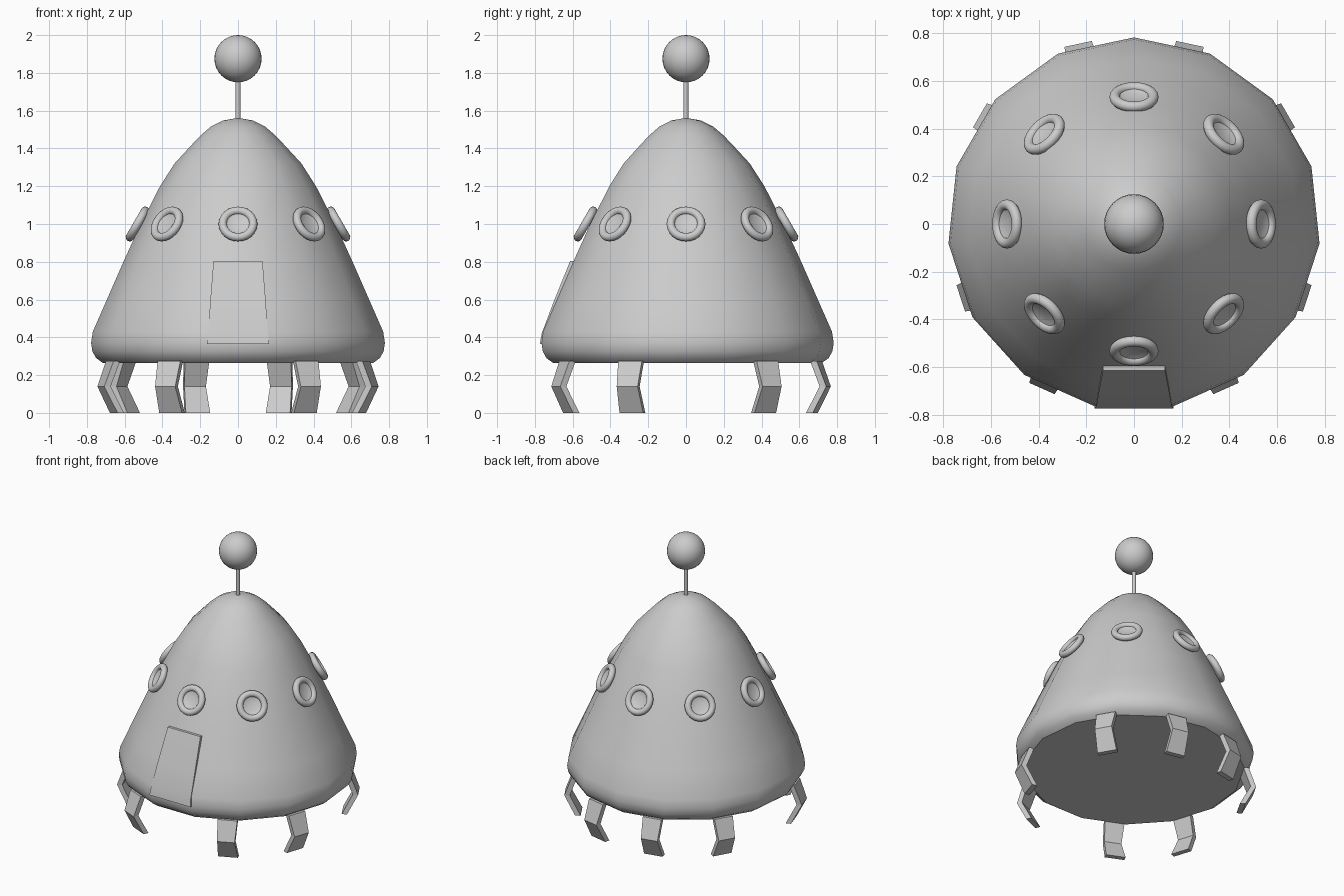
import bpy, math
from mathutils import Matrix, Vector

if "Cube" in bpy.data.objects:
    bpy.data.objects.remove(bpy.data.objects["Cube"])


def make(name, verts, faces, matrix=None, smooth=None):
    """Create a mesh object; smooth = sharp-edge angle in degrees."""
    me = bpy.data.meshes.new(name)
    me.from_pydata([tuple((matrix or Matrix()) @ Vector(v)) for v in verts], [], faces)
    ob = bpy.data.objects.new(name, me)
    bpy.context.collection.objects.link(ob)
    bpy.ops.object.select_all(action='DESELECT')
    ob.select_set(True)
    bpy.context.view_layer.objects.active = ob
    bpy.ops.object.mode_set(mode='EDIT')
    bpy.ops.mesh.select_all(action='SELECT')
    bpy.ops.mesh.normals_make_consistent(inside=False)
    bpy.ops.object.mode_set(mode='OBJECT')
    if smooth:
        bpy.ops.object.shade_smooth_by_angle(angle=math.radians(smooth))
    return ob


def lathe(name, profile, sides, matrix=None, smooth=30):
    """Revolve (radius, z) points round z; end points are capped."""
    verts, faces = [], []
    for r, z in profile:
        for i in range(sides):
            a = math.pi / 2 + 2 * math.pi * i / sides
            verts.append((r * math.cos(a), r * math.sin(a), z))
    for k in range(len(profile) - 1):
        for i in range(sides):
            j = (i + 1) % sides
            faces.append((k * sides + i, k * sides + j, (k + 1) * sides + j, (k + 1) * sides + i))
    faces.append(tuple(range(sides))[::-1])
    faces.append(tuple(range((len(profile) - 1) * sides, len(profile) * sides)))
    return make(name, verts, faces, matrix, smooth)


def strip(name, rows, matrix=None, smooth=None):
    """Solid made from stacked four-cornered rows."""
    verts = [v for row in rows for v in row]
    n = len(rows)
    faces = [(3, 2, 1, 0), tuple(range(4 * n - 4, 4 * n))]
    for k in range(n - 1):
        for i in range(4):
            j = (i + 1) % 4
            faces.append((4 * k + i, 4 * k + j, 4 * k + 4 + j, 4 * k + 4 + i))
    return make(name, verts, faces, matrix, smooth)


# Fifteen-sided bell-shaped hull
lathe("hull", [(.72, .265), (.755, .29), (.775, .325), (.782, .37), (.773, .43),
               (.698, .6), (.61, .8), (.518, 1.0), (.415, 1.2), (.338, 1.32),
               (.255, 1.41), (.2, 1.468), (.145, 1.515), (.08, 1.548), (.01, 1.56)], 15)

# Door panel on the front facet
strip("door", [[(-w, y, z), (w, y, z), (w, y + .05, z), (-w, y + .05, z)]
               for w, y, z in [(.165, -.774, .365), (.158, -.764, .42),
                               (.147, -.70, .59), (.13, -.614, .803)]], smooth=30)

# Eight round windows: rim with a shallow dish inside
R, m = .081, .022
rim = [(R + m * math.cos(t), m * math.sin(t))
       for t in [math.radians(-90 + 22.5 * k) for k in range(12)]]
rim += [(.06, .004), (.045, -.001), (.025, -.004), (.003, -.005)]
for i in range(8):
    # local z points outward and 30 degrees upward
    mat = (Matrix.Rotation(math.radians(45 * i), 4, 'Z') @ Matrix.Translation((.532, 0, 1.0))
           @ Matrix.Rotation(math.radians(60), 4, 'Y'))
    lathe(f"window_{i + 1}", rim, 24, mat, 50)

# Bent legs, mirrored left and right; angle measured from the back
t = .036
for side, s in (("right", 1), ("left", -1)):
    for k, (ang, off) in enumerate([(12, .072), (60, -.072), (108, .072), (156, -.072)]):
        a = math.radians(ang)
        rows = []
        for n, z, w in [(.715, 0, .066), (.787, .14, .058), (.737, .275, .066)]:
            row = []
            for d, e in [(n, off - w), (n, off + w), (n - t, off + w), (n - t, off - w)]:
                row.append((s * (d * math.sin(a) + e * math.cos(a)),
                            d * math.cos(a) - e * math.sin(a), z))
            rows.append(row)
        strip(f"{side}_leg_{k + 1}", rows)

# Antenna rod and ball
lathe("antenna_rod", [(.0135, 1.54), (.0135, 1.77)], 16)
bpy.ops.mesh.primitive_uv_sphere_add(segments=32, ring_count=16, radius=.125, location=(0, 0, 1.875))
bpy.context.object.name = "antenna_ball"
bpy.ops.object.shade_smooth()
